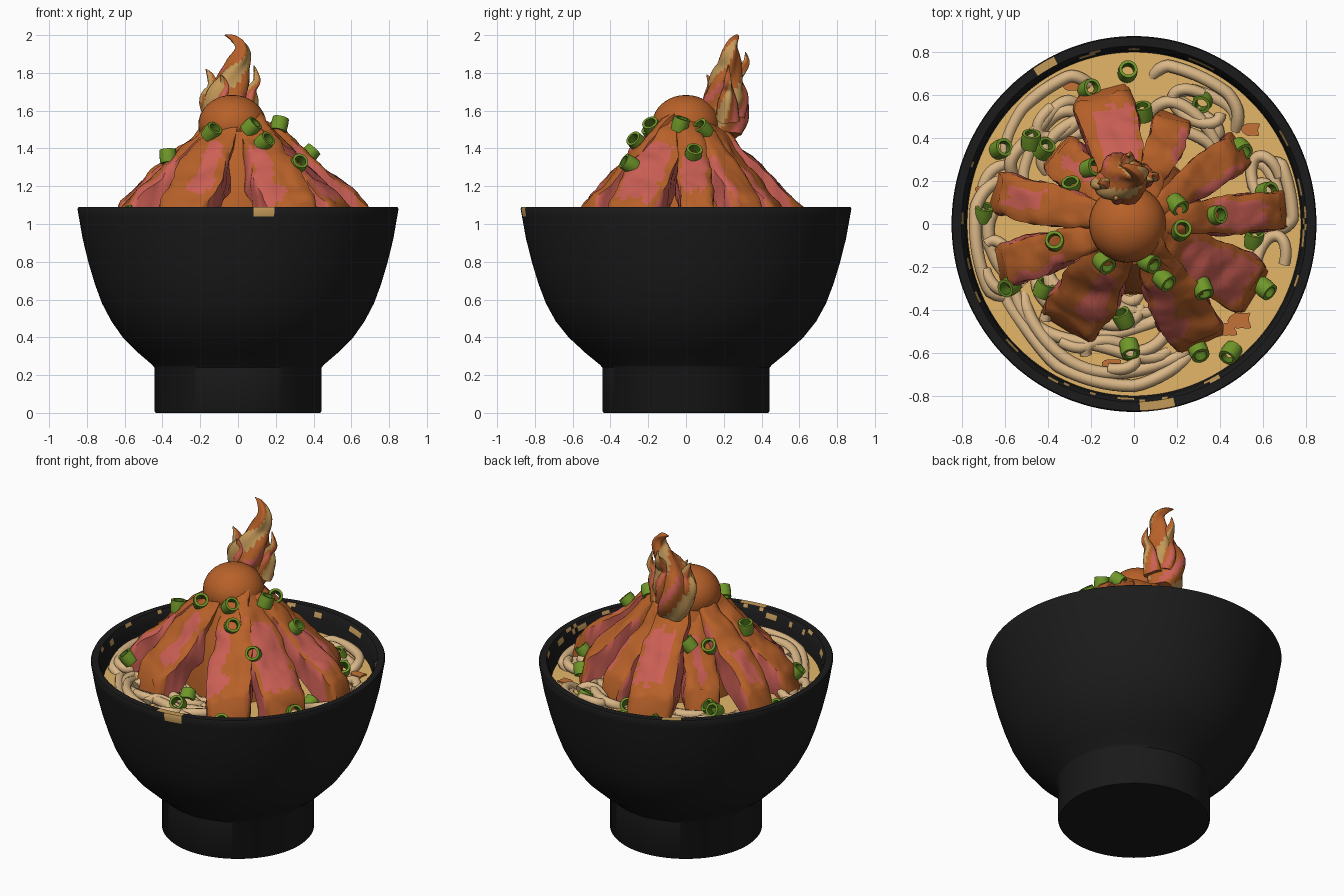
import bpy, bmesh, math, random
from math import sin, cos, pi, radians
from mathutils import Vector, noise

random.seed(4)
if "Cube" in bpy.data.objects:
    bpy.data.objects.remove(bpy.data.objects["Cube"])


def material(name, *rgb):
    m = bpy.data.materials.new(name)
    m.use_nodes = True
    m.diffuse_color = (*rgb, 1)
    m.node_tree.nodes["Principled BSDF"].inputs["Base Color"].default_value = (*rgb, 1)
    return m


BLACK = material("black glaze", .011, .011, .011)
GOLD = material("worn gold", .55, .32, .1)
SOUP = material("broth", .78, .47, .14)
NOODLE = material("noodle beige", .7, .47, .24)
BROWN = material("seared brown", .48, .12, .022)
PINK = material("rare pink", .6, .115, .09)
GREEN = material("onion green", .16, .31, .022)
DARK = material("onion inside", .08, .18, .012)
OIL = material("chili oil", .55, .17, .04)


def loft(name, rings, mats, rule=None, cap=True, closed=False, angle=40):
    """Skin a list of closed rings; rule(i, j) picks the material of each face."""
    bm = bmesh.new()
    rows = [[bm.verts.new(p) for p in ring] for ring in rings]
    n = len(rows[0])
    for i in range(len(rows) - (0 if closed else 1)):
        a, b = rows[i], rows[(i + 1) % len(rows)]
        for j in range(n):
            k = (j + 1) % n
            f = bm.faces.new((a[j], a[k], b[k], b[j]))
            f.material_index = rule(i, j) if rule else 0
    if cap and not closed:
        bm.faces.new(rows[0])
        bm.faces.new(rows[-1])
    bmesh.ops.recalc_face_normals(bm, faces=bm.faces)
    me = bpy.data.meshes.new(name)
    bm.to_mesh(me)
    bm.free()
    for m in mats:
        me.materials.append(m)
    ob = bpy.data.objects.new(name, me)
    bpy.context.collection.objects.link(ob)
    bpy.ops.object.select_all(action='DESELECT')
    ob.select_set(True)
    bpy.context.view_layer.objects.active = ob
    bpy.ops.object.shade_smooth_by_angle(angle=radians(angle))
    return ob


def circle(r, z, n=96, x=0, y=0, sy=1.0):
    return [(x + r * cos(2 * pi * j / n), y + r * sy * sin(2 * pi * j / n), z) for j in range(n)]


def tube(name, path, mats, rule=None, n=8, ref=(0, 0, 1), steps=1, ridge=0):
    """Round tube along (x, y, z, radius) points, smoothed by a spline."""
    P = [Vector(p) for p in path]
    pts = []
    for i in range(len(P) - 1):
        a, b, c, d = P[max(i - 1, 0)], P[i], P[i + 1], P[min(i + 2, len(P) - 1)]
        for k in range(steps):
            t = k / steps
            pts.append(.5 * (2 * b + (c - a) * t + (2 * a - 5 * b + 4 * c - d) * t * t
                             + (3 * b - a - 3 * c + d) * t ** 3))
    pts.append(P[-1])
    rings = []
    for i, p in enumerate(pts):
        t = (pts[min(i + 1, len(pts) - 1)] - pts[max(i - 1, 0)]).to_3d().normalized()
        s = t.cross(Vector(ref)).normalized()
        u = s.cross(t)
        ring = []
        for j in range(n):
            q = 2 * pi * j / n
            r = max(p[3], .002) * (1 + ridge * sin(4 * q + i * .3))
            ring.append(p.to_3d() + r * (cos(q) * s + sin(q) * u))
        rings.append(ring)
    return loft(name, rings, mats, rule, angle=60)


# Bowl with foot, open inside, worn patches on the lip
profile = [(.435, 0), (.443, .01), (.443, .24), (.455, .255), (.525, .315), (.61, .4), (.67, .485),
           (.72, .58), (.757, .68), (.79, .79), (.822, .92), (.843, 1.04), (.85, 1.08),
           (.845, 1.09), (.805, 1.09), (.795, 1.07), (.785, 1.04), (.775, .93), (.6, .9)]


def lip_wear(i, j):
    if i in (11, 12, 13):
        return int(j in (147, 148, 149, 150) or (i == 13 and (61 < j < 66 or 144 < j < 147)))
    return int(i in (14, 15) and noise.noise((j * .3, i * 3.5, 0)) > .27)


loft("bowl", [circle(r, z, 192, sy=1 + .03 * min(1, max(0, z - .24) * 4) if k < 17 else 1.03)
              for k, (r, z) in enumerate(profile)], [BLACK, GOLD], lip_wear)

# Broth and floating oil
loft("broth", [circle(.778, .93, sy=1.03), circle(.778, .955, sy=1.03)], [SOUP])
for x, y, r in [(.5, -.45, .05), (.44, -.49, .04), (.55, .44, .04), (.58, .29, .03), (-.28, .65, .04),
                (-.1, -.66, .04), (-.7, .15, .035), (.28, -.57, .04)]:
    ring = [[(x + r * (1 + .3 * sin(3 * q + x * 9)) * cos(q), y + r * (1 + .3 * cos(2 * q)) * sin(q), z)
             for q in [2 * pi * k / 20 for k in range(20)]] for z in (.957, .966)]
    loft("oil_spot", ring, [OIL])

# Noodle bundles: start angle, end angle, inner radius, outer radius, strands
for a0, a1, r0, r1, count in [(-160, -62, .45, .73, 6), (105, 160, .46, .73, 5), (42, 82, .5, .73, 5),
                              (0, 28, .62, .73, 3), (160, 205, .64, .74, 3), (-128, -75, .34, .5, 4)]:
    for k in range(count):
        r = r0 + (r1 - r0) * k / (count - 1)
        start, end = a0 + random.uniform(-6, 12), a1 + random.uniform(-12, 6)
        ph, wob = random.uniform(0, 6), random.uniform(.02, .04)
        path = []
        for s in range(29):
            a = radians(start + (end - start) * s / 28)
            rr = min(r + wob * sin(5 * a + ph) - .07 * (abs(s / 14 - 1) ** 6), .74)
            z = .965 + .022 * sin(4 * a + ph * 2) - .04 * (abs(s / 14 - 1) ** 10)
            path.append((rr * cos(a), rr * sin(a) * 1.02, z, .029))
        tube("noodle", path, [NOODLE])
# Curled noodle loops
for a, r in [(18, .65), (-15, .66), (-122, .58), (-100, .62), (62, .62), (125, .6), (197, .66)]:
    cx, cy, a = r * cos(radians(a)), r * sin(radians(a)), radians(a)
    path = []
    for s in range(25):
        q = 2 * pi * s / 24 * .8
        dx, dy = .065 * cos(q), .12 * sin(q)
        path.append((cx + dx * cos(a) - dy * sin(a), cy + dx * sin(a) + dy * cos(a), .982 + .012 * sin(2 * q), .027))
    tube("noodle_loop", path, [NOODLE])

# Filling under the slices
loft("meat_mound", [circle(r, z, 40) for r, z in [(.33, .94), (.32, 1.1), (.27, 1.31), (.19, 1.49), (.04, 1.56)]],
     [BROWN])


# Meat slices leaning on the mound, rare in the middle and seared on the edges
def slice_of_meat(angle, reach, width, lo, hi, start=.25, roll=0.0):
    a = radians(angle)
    u, v = Vector((cos(a), sin(a), 0)), Vector((-sin(a), cos(a), 0))
    steps, cols = 26, 12
    rings = []
    for i in range(steps + 2):
        s = min(i / steps, 1)
        shrink = .85 if i > steps else 1
        half = width / 2 * (.5 + .5 * min(1, s * 1.5) ** .8) * (.95 if i == steps else 1) * shrink
        across = [(2 * k / cols - 1, 0) for k in range(cols + 1)]
        across += [(1, d) for d in (.35, .7, 1)] + [(-1, d) for d in (1, .7, .35)]
        ring = []
        for w, d in across:
            depth = .18 * (.5 + (d - .5) * shrink)
            top = 1.6 - .48 * s - .025 * w ** 4 + roll * w * half
            p = u * (.1 + (reach - .15) * s + depth * .25 * s + (.012 if i > steps else 0)) + v * (w * half)
            p.z = max(top - depth * (1 + .25 * s), .93)
            p += noise.noise_vector(p * 7 + Vector((angle, 0, 0))) * .02
            p += noise.noise_vector(p * 18) * .009
            ring.append(p)
        rings.append(ring)

    def rare(i, j):
        s = i / steps
        wave = .13 * noise.noise((s * 5, angle, 0)) + .1 * noise.noise((s * 9, j * .6, angle))
        if j < cols:
            return int(lo < (j + .5) / cols + wave < hi and start < s + wave < .95)
        return int(j != cols + 3 and .25 < s + wave < .93)

    loft("meat_slice", rings, [BROWN, PINK], rare, angle=50)


for args in [(104, .65, .27, .05, .75, .35, .1), (69, .55, .17, 0, .2, .6), (35, .63, .17, 0, .25, .5),
             (5, .73, .18, .12, .85, .45), (-29, .66, .27, .06, .88, .3, -.15), (-61, .65, .26, 0, .45, .3, .35),
             (-123, .59, .29, .45, .85, .35, -.2), (-162, .67, .19, .8, 1, .5, .1),
             (167, .68, .2, .25, .7, .66), (137, .52, .2, .3, .6, .55, -.1)]:
    slice_of_meat(*args)

# Marinated egg on the peak
loft("egg", [circle(.18 * sin(q), 1.525 - .158 * cos(q), 40, -.03, 0, 1)
             for q in [pi * (k + .2) / 20.4 for k in range(21)]], [BROWN])


# Flame: one main tongue and smaller curling ones, streaked with pale and pink
def streak(i, j):
    wave = sin(pi * j / 6 + i * .22) + .8 * sin(i * .3 + j * .5)
    return 1 if wave > .35 else 2 if wave < -1.45 else 0


flames = [
    [(-.04, .21, 1.47, .08), (-.06, .21, 1.56, .11), (-.06, .205, 1.66, .115), (-.03, .21, 1.75, .09),
     (-.005, .23, 1.83, .062), (.02, .235, 1.9, .046), (.01, .245, 1.95, .03), (-.03, .265, 1.985, .016),
     (-.07, .275, 2.0, .002)],
    [(-.11, .2, 1.55, .05), (-.15, .19, 1.65, .05), (-.13, .19, 1.72, .035), (-.145, .19, 1.78, .02),
     (-.17, .19, 1.82, .002)],
    [(.03, .22, 1.55, .06), (.06, .22, 1.65, .045), (.07, .22, 1.71, .028), (.1, .22, 1.76, .02),
     (.085, .225, 1.84, .002)],
    [(-.03, .25, 1.58, .06), (-.03, .275, 1.67, .05), (-.03, .255, 1.76, .04), (-.02, .295, 1.82, .028),
     (-.02, .32, 1.86, .016), (-.02, .315, 1.91, .002)],
    [(-.07, .15, 1.58, .05), (-.08, .14, 1.66, .045), (-.07, .14, 1.73, .03), (-.09, .11, 1.79, .002)],
]
for path in flames:
    tube("flame_tongue", path, [BROWN, GOLD, PINK], streak, 24, (0, 1, 0), 6, .13)

# Spring onion rings, dropped onto whatever lies below
bpy.context.view_layer.update()
graph = bpy.context.evaluated_depsgraph_get()
spots = [(-.03, .71), (-.21, .63), (.32, .57), (-.62, .35), (-.48, .39), (-.42, .35), (.5, .35), (-.2, .26),
         (-.29, .17), (.62, .15), (-.7, .05), (.2, .09), (.38, .04), (.22, -.03), (.56, -.07), (-.37, -.08),
         (-.14, -.18), (.07, -.18), (.14, -.26), (.32, -.3), (-.58, -.29), (-.42, -.3), (.61, -.3), (-.05, -.44),
         (-.02, -.58), (.3, -.59), (.45, -.6), (.04, .52)]
for x, y in spots:
    hit, loc, normal, *_ = bpy.context.scene.ray_cast(graph, Vector((x, y, 3)), Vector((0, 0, -1)))
    wall = [circle(r, z, 20) for r, z in [(.043, -.036), (.046, 0), (.043, .036), (.029, .036), (.029, -.036)]]
    ob = loft("onion_ring", wall, [GREEN, DARK], lambda i, j: int(i == 3), closed=True)
    turn = random.uniform(0, 2 * pi)
    lean = Vector((cos(turn), sin(turn), 0)) * random.uniform(.3, 1.8)
    ob.rotation_euler = (Vector((normal.x * .5, normal.y * .5, 1)) + lean).to_track_quat('Z', 'Y').to_euler()
    ob.location = loc + Vector((0, 0, .018))
